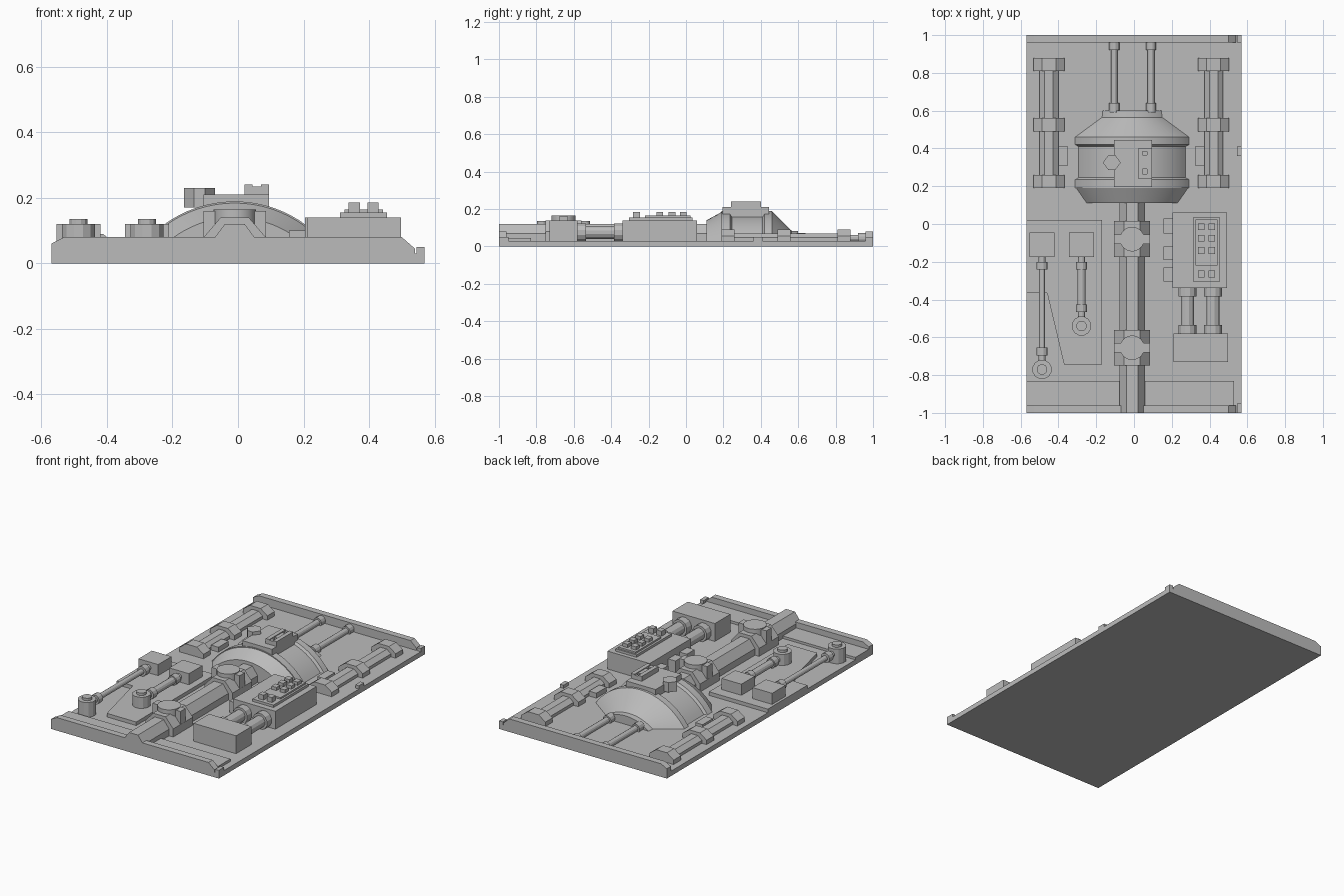
import bpy, bmesh, math
from mathutils import Vector

cube = bpy.data.objects.get("Cube")
if cube:
    bpy.data.objects.remove(cube, do_unlink=True)

grey = bpy.data.materials.new("panel_grey")
grey.use_nodes = True
COLOUR = (0.5, 0.5, 0.5, 1)
grey.diffuse_color = COLOUR
grey.node_tree.nodes["Principled BSDF"].inputs["Base Color"].default_value = COLOUR
FLOOR = 0.03   # top of the backing plate
MID = -0.01    # x of the central pipe line


def loft(name, rings, smooth=False):
    """Skin a row of matching closed rings and cap both ends."""
    bm = bmesh.new()
    loops = [[bm.verts.new(p) for p in ring] for ring in rings]
    n = len(loops[0])
    for a, b in zip(loops, loops[1:]):
        for i in range(n):
            j = (i + 1) % n
            bm.faces.new((a[i], a[j], b[j], b[i]))
    bm.faces.new(loops[0])
    bm.faces.new(loops[-1])
    bmesh.ops.recalc_face_normals(bm, faces=bm.faces)
    mesh = bpy.data.meshes.new(name)
    bm.to_mesh(mesh)
    bm.free()
    mesh.materials.append(grey)
    ob = bpy.data.objects.new(name, mesh)
    bpy.context.collection.objects.link(ob)
    if smooth:
        bpy.ops.object.select_all(action='DESELECT')
        ob.select_set(True)
        bpy.context.view_layer.objects.active = ob
        bpy.ops.object.shade_smooth_by_angle(angle=math.radians(28))
    return ob


def slab(name, outline, z0, z1):
    return loft(name, [[(x, y, z) for x, y in outline] for z in (z0, z1)])


def box(name, x0, x1, y0, y1, z0, z1):
    return slab(name, [(x0, y0), (x1, y0), (x1, y1), (x0, y1)], z0, z1)


def extrude_y(name, profile, y0, y1):
    return loft(name, [[(x, y, z) for x, z in profile] for y in (y0, y1)])


def half_pipe(name, x, y0, y1, w, top, bottom=FLOOR):
    """Half octagon lying along y."""
    h = top - bottom
    side = [(w, bottom), (w, bottom + h * 0.45), (w * 0.45, top)]
    profile = [(x + a, z) for a, z in side] + [(x - a, z) for a, z in reversed(side)]
    return extrude_y(name, profile, y0, y1)


def circle(r, n):
    return [(r * math.cos(t), r * math.sin(t)) for t in (2 * math.pi * (i + 0.5) / n for i in range(n))]


def disc(name, x, y, r, z0, z1, n=12):
    return loft(name, [[(x + a, y + b, z) for a, b in circle(r, n)] for z in (z0, z1)], True)


def rod(name, x, z, stations, n=12):
    """Turned rod along y from (y, radius) stations."""
    return loft(name, [[(x + a, y, z + b) for a, b in circle(r, n)] for y, r in stations], True)


# Backing plate, end rims and front shelf
box("backing_plate", -0.57, 0.57, -1, 1, 0, FLOOR)
rim = [(-0.57, 0.02), (-0.57, 0.06), (-0.53, 0.08), (0.5, 0.08), (0.54, 0.045), (0.54, 0.02)]
extrude_y("front_rim", rim, -1, -0.96)
extrude_y("back_rim", rim, 0.96, 1)
box("front_shelf", -0.57, 0.53, -0.96, -0.83, 0.02, 0.045)
for name, y0, y1 in (("front_tab", -1, -0.95), ("side_tab", 0.36, 0.41), ("back_tab", 0.96, 1)):
    box(name, 0.545, 0.57, y0, y1, 0.02, 0.05)

# Central pipe with two clamps
half_pipe("central_pipe", MID, -1, 0.15, 0.067, 0.12)
for y in (-0.08, -0.655):
    half_pipe("pipe_clamp", MID, y - 0.095, y + 0.095, 0.095, 0.14)
    disc("clamp_disc", MID, y, 0.065, 0.08, 0.165, 24)
    box("clamp_ears", MID - 0.095, MID + 0.095, y - 0.025, y + 0.025, 0.08, 0.16)


# Domed drum: arcs about one buried axis, cut off at the plate
def drum_ring(y, r, axis_z=-0.176, n=24):
    end = math.acos((FLOOR - axis_z) / r)
    angles = [end * (2 * i / n - 1) for i in range(n + 1)]
    return [(MID + r * math.sin(t), y, axis_z + r * math.cos(t)) for t in angles]


drum = [(0.11, 0.316), (0.19, 0.36), (0.19, 0.365), (0.235, 0.365), (0.245, 0.35), (0.41, 0.35),
        (0.42, 0.365), (0.46, 0.365), (0.565, 0.26), (0.6, 0.258)]
loft("drum", [drum_ring(y, r) for y, r in drum], True)
box("drum_top_plate", -0.105, 0.095, 0.195, 0.445, 0.15, 0.21)

# Latch frame with an H-shaped slot, and pointed tab on the drum
box("latch_left", 0.02, 0.045, 0.24, 0.4, 0.2, 0.24)
box("latch_right", 0.07, 0.095, 0.24, 0.4, 0.2, 0.24)
for y0, y1 in ((0.24, 0.265), (0.29, 0.365), (0.385, 0.4)):
    box("latch_bridge", 0.045, 0.07, y0, y1, 0.2, 0.235)
slab("pointed_tab", [(-0.165, 0.325), (-0.135, 0.285), (-0.1, 0.285), (-0.07, 0.325),
                     (-0.1, 0.365), (-0.135, 0.365)], 0.17, 0.23)

# Twin rods behind the drum
for x in (-0.105, 0.09):
    rod("back_rod", x, 0.045, [(0.59, 0.028), (0.64, 0.028), (0.64, 0.018), (0.92, 0.018),
                               (0.92, 0.028), (0.965, 0.028)])

# Side tubes with three bands each
for side, x in (("right", -0.45), ("left", 0.422)):
    half_pipe(side + "_tube", x, 0.19, 0.88, 0.05, 0.07)
    for y in (0.19, 0.49, 0.81):
        half_pipe(side + "_tube_band", x, y, y + 0.07, 0.082, 0.09)
    inner = x - math.copysign(0.075, x)
    box(side + "_tube_bracket", inner - 0.025, inner + 0.025, 0.31, 0.41, 0.02, 0.06)

# Raised side plate carrying two pistons
slab("piston_plate", [(-0.57, 0.02), (-0.17, 0.02), (-0.17, -0.745), (-0.37, -0.745),
                      (-0.46, -0.365), (-0.57, -0.365)], 0.02, 0.052)
for x, y_end, r in ((-0.487, -0.77, 0.016), (-0.278, -0.54, 0.022)):
    box("piston_block", x - 0.067, x + 0.067, -0.175, -0.045, 0.03, 0.12)
    y = y_end + 0.045
    rod("piston_rod", x, 0.085, [(-0.17, 0.018), (-0.2, 0.018), (-0.2, 0.03), (-0.24, 0.03),
                                 (-0.24, r), (y + 0.07, r), (y + 0.07, 0.03), (y + 0.03, 0.03),
                                 (y + 0.03, 0.018), (y - 0.01, 0.018)])
    disc("piston_foot", x, y_end, 0.052, 0.02, 0.12)
    disc("piston_cap", x, y_end, 0.028, 0.1, 0.135)

# Control box, side teeth and keypad
box("control_box", 0.205, 0.492, -0.34, 0.06, 0.02, 0.14)
for y0, y1 in ((-0.05, 0.03), (-0.19, -0.12), (-0.305, -0.23)):
    box("control_box_tooth", 0.155, 0.21, y0, y1, 0.02, 0.1)
box("keypad_base", 0.312, 0.455, -0.305, 0.035, 0.13, 0.155)
box("keypad_panel", 0.325, 0.443, -0.22, 0.025, 0.15, 0.165)
for y in (-0.015, -0.075, -0.14, -0.265):
    for x in (0.355, 0.412):
        box("keypad_button", x - 0.017, x + 0.017, y - 0.018, y + 0.018, 0.15, 0.185)

# Twin cylinders joining the control box to the lower box
for x in (0.283, 0.418):
    rod("feed_cylinder", x, 0.075, [(-0.59, 0.05), (-0.535, 0.05), (-0.535, 0.036),
                                    (-0.385, 0.036), (-0.385, 0.05), (-0.33, 0.05)])
box("lower_box", 0.21, 0.498, -0.73, -0.58, 0.02, 0.14)
